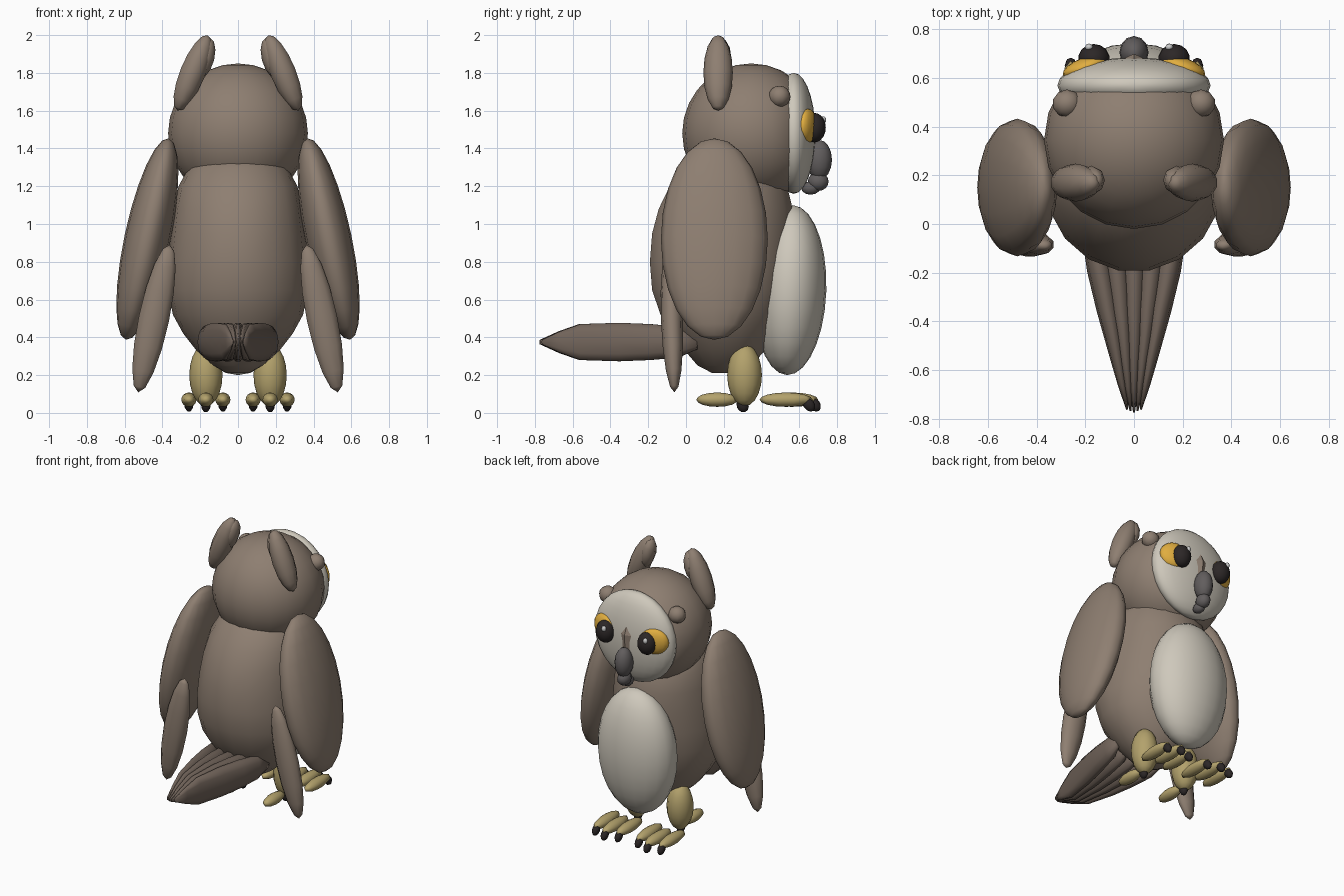
import bpy, bmesh, math
from mathutils import Matrix, Vector, Euler

if "Cube" in bpy.data.objects:
    bpy.data.objects.remove(bpy.data.objects["Cube"])


def material(name, rgb):
    m = bpy.data.materials.new(name)
    m.diffuse_color = (*rgb, 1)
    m.use_nodes = True
    m.node_tree.nodes["Principled BSDF"].inputs["Base Color"].default_value = m.diffuse_color
    return m


BROWN = material("brown", (0.27, 0.21, 0.165))
DARK = material("dark brown", (0.17, 0.13, 0.105))
CREAM = material("cream", (0.62, 0.58, 0.5))
TAN = material("tan", (0.45, 0.36, 0.15))
GOLD = material("gold", (0.75, 0.42, 0.05))
BLACK = material("black", (0.025, 0.02, 0.02))
GREY = material("grey", (0.12, 0.11, 0.11))
WHITE = material("white", (0.9, 0.9, 0.9))


def finish(name, bm, mat, smooth=True):
    bmesh.ops.recalc_face_normals(bm, faces=bm.faces)
    for f in bm.faces:
        f.smooth = smooth
    me = bpy.data.meshes.new(name)
    bm.to_mesh(me)
    bm.free()
    me.materials.append(mat)
    ob = bpy.data.objects.new(name, me)
    bpy.context.collection.objects.link(ob)
    return ob


def blob(name, loc, radii, mat, rot=(0, 0, 0), seg=16, rings=10, max_y=None):
    """Ellipsoid, rotation in degrees; max_y flattens the front."""
    bm = bmesh.new()
    bmesh.ops.create_uvsphere(bm, u_segments=seg, v_segments=rings, radius=1)
    turn = Euler([math.radians(a) for a in rot]).to_matrix().to_4x4()
    bmesh.ops.transform(bm, verts=bm.verts,
                        matrix=Matrix.Translation(loc) @ turn @ Matrix.Diagonal((*radii, 1)))
    if max_y is not None:
        for v in bm.verts:
            v.co.y = min(v.co.y, max_y)
    return finish(name, bm, mat)


def loft(name, rings, mat, seg=18):
    """Stacked ellipses given as (z, half width, back y, front y)."""
    bm = bmesh.new()
    loops = []
    for z, w, y0, y1 in rings:
        loops.append([bm.verts.new((w * math.cos(a), (y0 + y1) / 2 + (y1 - y0) / 2 * math.sin(a), z))
                      for a in (2 * math.pi * i / seg for i in range(seg))])
    for a, b in zip(loops, loops[1:]):
        for i in range(seg):
            j = (i + 1) % seg
            bm.faces.new((a[i], a[j], b[j], b[i]))
    bm.faces.new(loops[0])
    bm.faces.new(loops[-1])
    return finish(name, bm, mat)


# body and belly
loft("body", [(0.21, 0.06, 0.14, 0.26), (0.25, 0.13, 0.06, 0.35), (0.33, 0.22, -0.01, 0.42),
              (0.42, 0.29, -0.08, 0.47), (0.52, 0.345, -0.14, 0.51), (0.65, 0.37, -0.185, 0.55),
              (0.8, 0.37, -0.197, 0.57), (0.95, 0.355, -0.185, 0.575), (1.08, 0.34, -0.15, 0.57),
              (1.2, 0.315, -0.09, 0.54), (1.3, 0.26, -0.01, 0.48), (1.36, 0.17, 0.07, 0.4)], BROWN)
blob("belly", (0, 0.55, 0.65), (0.29, 0.193, 0.45), CREAM, (-2, 0, 0), 20, 14)

# head and face disc
blob("head", (0, 0.345, 1.48), (0.37, 0.365, 0.37), BROWN, seg=20, rings=14, max_y=0.6)
blob("face_disc", (0, 0.57, 1.48), (0.315, 0.115, 0.32), CREAM, seg=24, rings=14)

# brow wedge between the eyes
bm = bmesh.new()
pts = [bm.verts.new(p) for p in ((0, 0.66, 1.63), (0.085, 0.66, 1.53), (0, 0.69, 1.36), (-0.085, 0.66, 1.53))]
tip = bm.verts.new((0, 0.7, 1.53))
rear = bm.verts.new((0, 0.62, 1.53))
for i in range(4):
    bm.faces.new((pts[i], pts[(i + 1) % 4], tip))
    bm.faces.new((pts[(i + 1) % 4], pts[i], rear))
finish("brow_wedge", bm, BROWN, False)

# beak
blob("beak", (0, 0.705, 1.34), (0.06, 0.068, 0.105), GREY, seg=12, rings=8)
blob("beak_hook", (0, 0.7, 1.225), (0.045, 0.055, 0.05), GREY, seg=10, rings=8)
blob("lower_beak", (0, 0.66, 1.19), (0.035, 0.05, 0.035), GREY, seg=10, rings=6)

for side, s in (("left", -1), ("right", 1)):
    # eyes
    blob(side + "_iris", (s * 0.2, 0.645, 1.52), (0.098, 0.04, 0.09), GOLD, (0, 0, s * -20), 16, 10)
    blob(side + "_pupil", (s * 0.165, 0.68, 1.51), (0.065, 0.06, 0.078), BLACK, seg=14, rings=10)
    blob(side + "_eye_glint", (s * 0.165 - 0.02, 0.727, 1.55), (0.017, 0.015, 0.02), WHITE, seg=8, rings=6)

    # ear tufts and brow bumps
    blob(side + "_ear_tuft", (s * 0.24, 0.17, 1.8), (0.07, 0.078, 0.215), BROWN, (0, s * -22, 0), 10, 8)
    blob(side + "_ear_tuft_inner", (s * 0.175, 0.18, 1.88), (0.05, 0.06, 0.11), BROWN, (0, s * -14, 0), 8, 6)
    blob(side + "_brow_bump", (s * 0.275, 0.495, 1.675), (0.06, 0.058, 0.057), BROWN, seg=10, rings=8)

    # wing and trailing feather
    blob(side + "_wing", (s * 0.48, 0.15, 0.92), (0.122, 0.283, 0.545), BROWN, (0, s * -12, 0), 16, 12)
    blob(side + "_wing_feather", (s * 0.445, -0.075, 0.5), (0.085, 0.058, 0.4), BROWN, (2, s * -12, 0), 10, 8)

    # leg
    blob(side + "_leg", (s * 0.17, 0.31, 0.2), (0.088, 0.092, 0.165), TAN, seg=12, rings=10)

    # toes and claws
    for i, dx in enumerate((-0.09, 0, 0.09)):
        dy = 0.03 if dx == 0 else 0
        blob(f"{side}_toe_{i}", (s * 0.17 + dx, 0.53 + dy, 0.07), (0.042, 0.14, 0.038), TAN, seg=10, rings=8)
        blob(f"{side}_claw_{i}", (s * 0.17 + dx, 0.65 + dy, 0.045), (0.025, 0.03, 0.042), BLACK, (35, 0, 0), 8, 6)
    blob(side + "_back_toe", (s * 0.17, 0.165, 0.07), (0.042, 0.11, 0.038), TAN, seg=10, rings=8)
    blob(side + "_back_claw", (s * 0.17, 0.3, 0.04), (0.025, 0.032, 0.038), BLACK, (20, 0, 0), 8, 6)

# tail feathers fanning from the tip to the body
for k in range(-2, 3):
    root, end = Vector((k * 0.095, 0.06, 0.375)), Vector((k * 0.014, -0.775 + 0.006 * abs(k), 0.375))
    d = end - root
    turn = d.to_track_quat('-Y', 'Z').to_matrix().to_4x4()
    bm = bmesh.new()
    n = 10
    loops = []
    for t, w, h in ((0, 0.02, 0.04), (0.12, 0.045, 0.085), (0.3, 0.052, 0.1), (0.5, 0.045, 0.107),
                    (0.75, 0.028, 0.1), (0.88, 0.018, 0.06), (1, 0.004, 0.012)):
        loops.append([bm.verts.new(Matrix.Translation(root) @ turn @ Vector(
            (w * math.cos(a), -t * d.length, h * math.sin(a))))
            for a in (2 * math.pi * i / n for i in range(n))])
    for a, b in zip(loops, loops[1:]):
        for i in range(n):
            bm.faces.new((a[i], a[(i + 1) % n], b[(i + 1) % n], b[i]))
    bm.faces.new(loops[0])
    bm.faces.new(loops[-1])
    finish(f"tail_feather_{k + 3}", bm, DARK)
